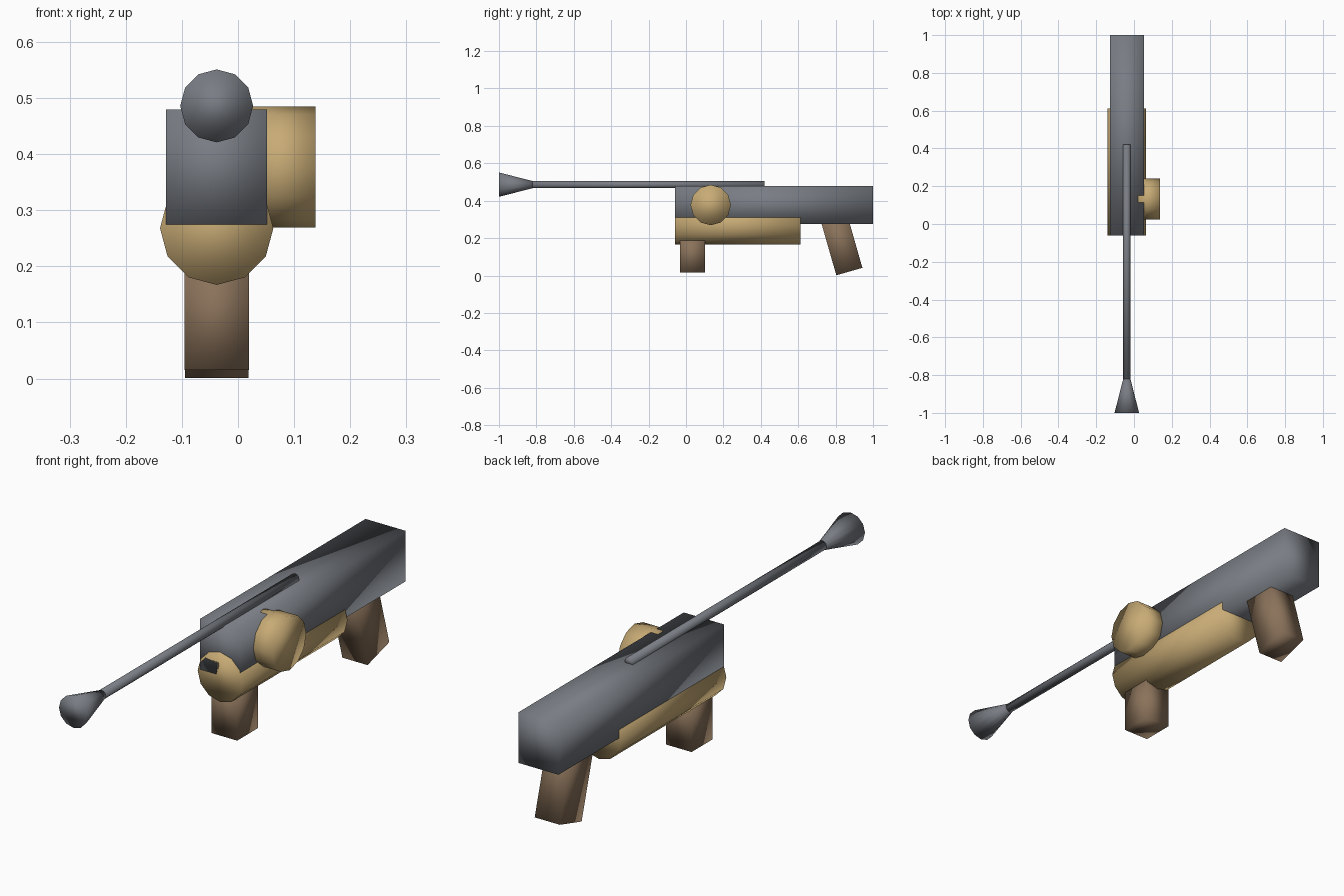
import bpy
import math
from mathutils import Matrix, Vector

cube = bpy.data.objects.get("Cube")
if cube:
    bpy.data.objects.remove(cube, do_unlink=True)

CX = -0.038  # centre line of the body


def material(name, rgb):
    mat = bpy.data.materials.new(name)
    mat.use_nodes = True
    mat.diffuse_color = (*rgb, 1)
    mat.node_tree.nodes["Principled BSDF"].inputs["Base Color"].default_value = (*rgb, 1)
    return mat


steel = material("steel grey", (0.19, 0.205, 0.23))
brass = material("brass tan", (0.58, 0.41, 0.18))
wood = material("wood brown", (0.254, 0.168, 0.102))


def finish(name, mat, matrix):
    obj = bpy.context.object
    obj.name = name
    obj.data.transform(matrix)
    obj.data.materials.append(mat)
    bpy.ops.object.shade_smooth()
    return obj


def box(name, mat, centre, size, tilt=0):
    bpy.ops.mesh.primitive_cube_add(size=1)
    turn = Matrix.Rotation(math.radians(tilt), 4, 'X')
    return finish(name, mat, Matrix.Translation(centre) @ turn @ Matrix.Diagonal((*size, 1)))


def tube(name, mat, start, end, r_start, r_end):
    # twelve-sided tube or cone between two points
    start, end = Vector(start), Vector(end)
    axis = end - start
    bpy.ops.mesh.primitive_cone_add(vertices=12, radius1=r_start, radius2=r_end, depth=axis.length)
    turn = axis.to_track_quat('Z', 'Y').to_matrix().to_4x4()
    return finish(name, mat, Matrix.Translation((start + end) / 2) @ turn)


# Main body
box("receiver", steel, (CX, 0.47, 0.3775), (0.18, 1.06, 0.205))

# Barrel and flared muzzle
tube("barrel", steel, (CX, -0.83, 0.486), (CX, 0.42, 0.486), 0.019, 0.019)
tube("muzzle", steel, (CX, -1.0, 0.486), (CX, -0.82, 0.486), 0.065, 0.019)

# Lower housing and side drum
tube("lower_housing", brass, (CX, -0.06, 0.268), (CX, 0.612, 0.268), 0.101, 0.101)
tube("side_drum", brass, (0.02, 0.132, 0.377), (0.138, 0.132, 0.377), 0.108, 0.108)

# Grips
box("front_grip", wood, (CX, 0.034, 0.115), (0.115, 0.134, 0.2), 0)
box("rear_grip", wood, (CX, 0.828, 0.18), (0.113, 0.145, 0.33), 16)
